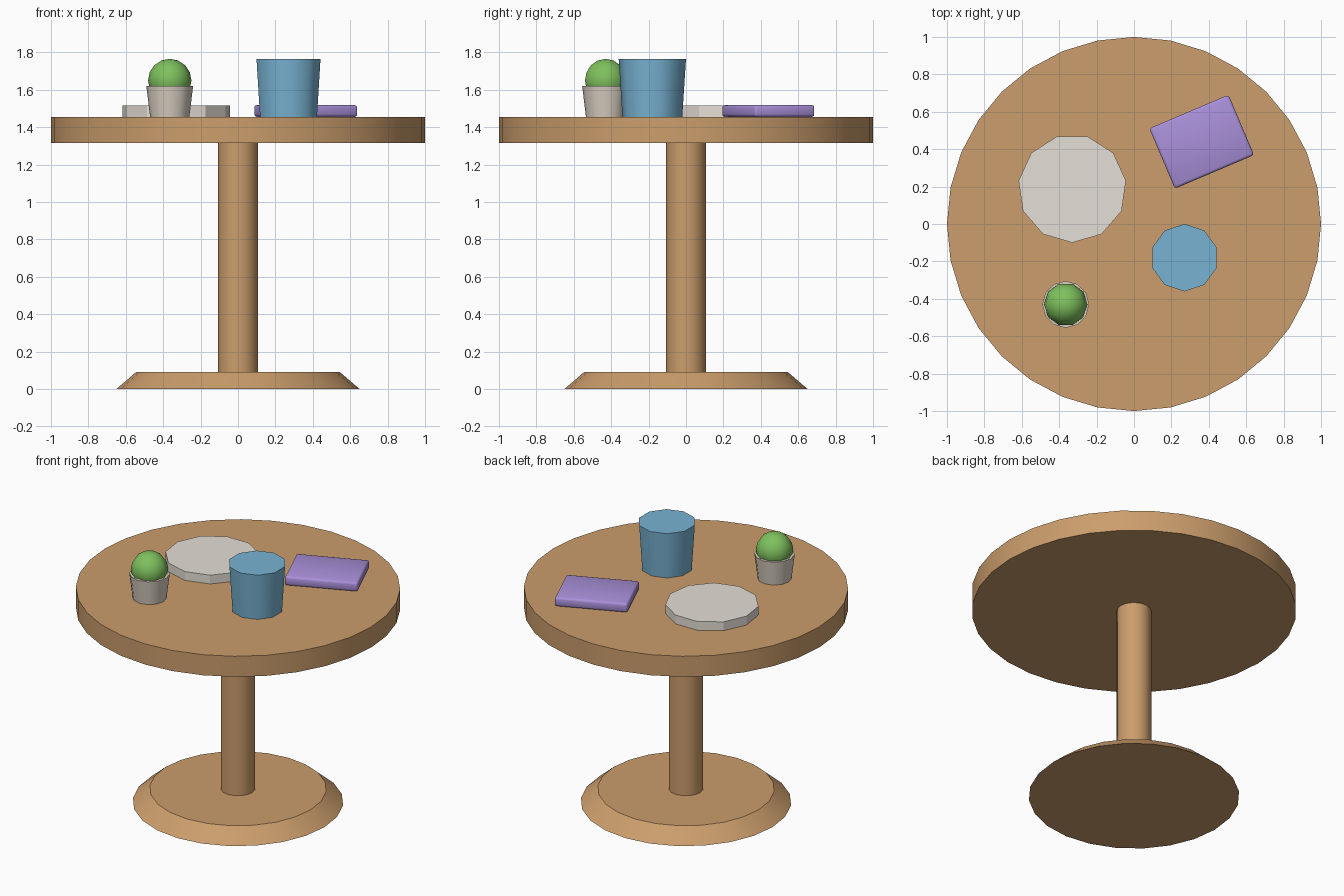
import bpy
import bmesh
from math import radians, pi
from mathutils import Matrix

if "Cube" in bpy.data.objects:
    bpy.data.objects.remove(bpy.data.objects["Cube"])


def material(name, rgb):
    m = bpy.data.materials.new(name)
    m.diffuse_color = (*rgb, 1)
    m.use_nodes = True
    m.node_tree.nodes["Principled BSDF"].inputs["Base Color"].default_value = m.diffuse_color
    return m


WOOD = material("wood", (0.60, 0.34, 0.15))
BLUE = material("blue_glaze", (0.19, 0.45, 0.65))
CREAM = material("cream", (0.78, 0.74, 0.67))
CLAY = material("pale_clay", (0.70, 0.63, 0.54))
GREEN = material("green", (0.21, 0.53, 0.11))
PURPLE = material("purple", (0.40, 0.28, 0.70))


def finish(name, bm, loc, mat, rot=0.0, smooth=None):
    """Turn a bmesh into a placed, coloured object."""
    mesh = bpy.data.meshes.new(name)
    bm.to_mesh(mesh)
    bm.free()
    mesh.materials.append(mat)
    ob = bpy.data.objects.new(name, mesh)
    bpy.context.collection.objects.link(ob)
    ob.location = loc
    ob.rotation_euler.z = rot
    if smooth:
        bpy.ops.object.select_all(action='DESELECT')
        ob.select_set(True)
        bpy.context.view_layer.objects.active = ob
        bpy.ops.object.shade_smooth_by_angle(angle=radians(smooth))
    return ob


def frustum(name, sides, r_low, r_high, z0, z1, mat, xy=(0, 0), rot=0.0, smooth=None):
    """Capped cylinder or cone section standing between z0 and z1."""
    bm = bmesh.new()
    bmesh.ops.create_cone(bm, cap_ends=True, segments=sides, radius1=r_low,
                          radius2=r_high, depth=z1 - z0)
    return finish(name, bm, (*xy, (z0 + z1) / 2), mat, rot, smooth)


TOP = 1.455

# Table
frustum("table_base", 24, 0.65, 0.545, 0, 0.09, WOOD, smooth=30)
frustum("table_post", 16, 0.107, 0.107, 0.09, 1.315, WOOD, smooth=30)
frustum("table_top", 32, 1.0, 1.0, 1.315, TOP, WOOD, smooth=30)

# Plate and cup
frustum("plate", 11, 0.29, 0.29, TOP, 1.515, CREAM, (-0.33, 0.19), rot=pi)
frustum("cup", 10, 0.16, 0.18, TOP, 1.765, BLUE, (0.27, -0.18), smooth=40)

# Potted cactus
PLANT = (-0.365, -0.43)
frustum("plant_pot", 12, 0.105, 0.125, TOP, 1.62, CLAY, PLANT, smooth=40)
bm = bmesh.new()
bmesh.ops.create_uvsphere(bm, u_segments=10, v_segments=8, radius=0.116)
finish("cactus", bm, (*PLANT, 1.649), GREEN, rot=pi / 2, smooth=60)

# Book with softened edges
bm = bmesh.new()
bmesh.ops.create_cube(bm, size=1, matrix=Matrix.Diagonal((0.46, 0.35, 0.063, 1)))
bmesh.ops.bevel(bm, geom=bm.edges[:], offset=0.014, segments=2, profile=0.5,
                affect='EDGES')
finish("book", bm, (0.362, 0.44, TOP + 0.0315), PURPLE, rot=radians(23), smooth=50)
